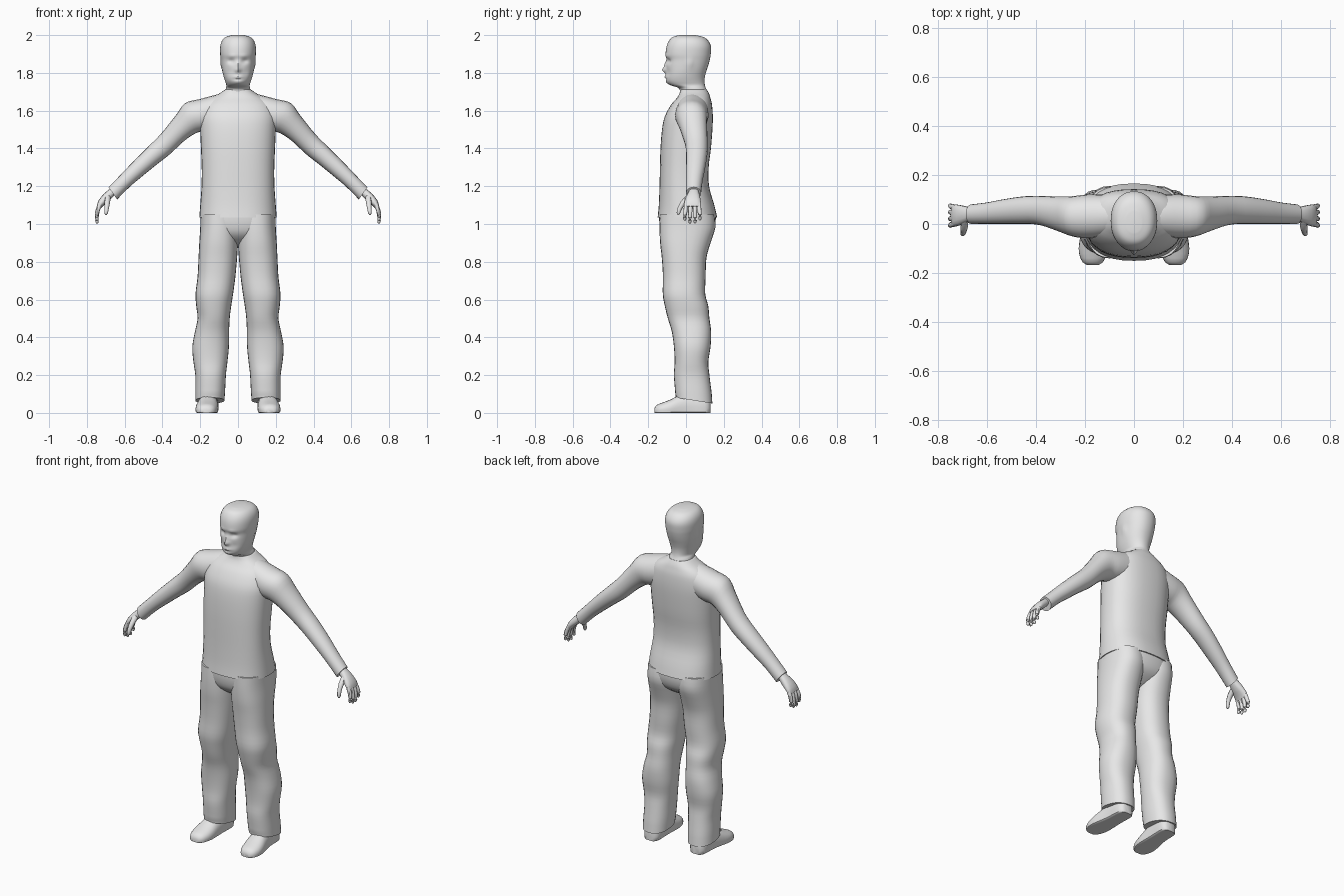
import bpy, bmesh, math
from mathutils import Vector

grey = bpy.data.materials.new("plain grey")
grey.diffuse_color = (0.8, 0.8, 0.8, 1)


def refine(keys, k):
    """Smoothly interpolate a list of number tuples, k steps per span."""
    out = []
    for i in range(len(keys) - 1):
        a, b, c, d = (keys[max(0, min(len(keys) - 1, i + j))] for j in (-1, 0, 1, 2))
        for s in range(k):
            t = s / k
            out.append(tuple(
                q + 0.5 * t * (r - p + t * (2 * p - 5 * q + 4 * r - w + t * (3 * (q - r) + w - p)))
                for p, q, r, w in zip(a, b, c, d)))
    return out + [tuple(keys[-1])]


def oval(c, u, v, n, power=2.0):
    """Closed superellipse ring around c with half axes u and v."""
    pts = []
    for i in range(n):
        a = 2 * math.pi * i / n
        x, y = math.cos(a), math.sin(a)
        e = 2 / power
        pts.append(Vector(c) + Vector(u) * math.copysign(abs(x) ** e, x)
                   + Vector(v) * math.copysign(abs(y) ** e, y))
    return pts


def level(x0, x1, y0, y1, z, n, power=2.0):
    """Horizontal ring filling a box."""
    return oval(((x0 + x1) / 2, (y0 + y1) / 2, z), ((x1 - x0) / 2, 0, 0),
                (0, (y1 - y0) / 2, 0), n, power)


def limb_ring(key, n, power=2.0):
    """Ring between an upper and a lower edge point, with a y range."""
    tx, tz, bx, bz, y0, y1 = key
    return oval(((tx + bx) / 2, (y0 + y1) / 2, (tz + bz) / 2),
                ((tx - bx) / 2, 0, (tz - bz) / 2), (0, (y1 - y0) / 2, 0), n, power)


def tube(path, n=8):
    """Rings along (x, y, z, radius) points."""
    rings = []
    for i, p in enumerate(path):
        d = Vector(path[min(i + 1, len(path) - 1)][:3]) - Vector(path[max(i - 1, 0)][:3])
        q = d.to_track_quat('Z', 'Y')
        rings.append(oval(p[:3], q @ Vector((p[3], 0, 0)), q @ Vector((0, p[3], 0)), n))
    return rings


def loft(name, groups, mirror=False, angle=45):
    """Skin one or more stacks of rings into a smooth object."""
    bm = bmesh.new()
    for rings in groups:
        vs = [[bm.verts.new(p) for p in r] for r in rings]
        n = len(vs[0])
        for a, b in zip(vs, vs[1:]):
            for i in range(n):
                j = (i + 1) % n
                bm.faces.new((a[i], a[j], b[j], b[i]))
        bm.faces.new(vs[0])
        bm.faces.new(vs[-1])
    bmesh.ops.recalc_face_normals(bm, faces=bm.faces)
    me = bpy.data.meshes.new(name)
    bm.to_mesh(me)
    bm.free()
    me.materials.append(grey)
    ob = bpy.data.objects.new(name, me)
    bpy.context.collection.objects.link(ob)
    bpy.ops.object.select_all(action='DESELECT')
    bpy.context.view_layer.objects.active = ob
    ob.select_set(True)
    bpy.ops.object.shade_smooth_by_angle(angle=math.radians(angle))
    if mirror:
        ob.modifiers.new("mirror", 'MIRROR')
    return ob


# Head and neck: z, half width, front, back
head = refine([
    (1.65, .09, -.02, .13), (1.695, .07, -.03, .117), (1.72, .064, -.04, .105),
    (1.736, .062, -.085, .1), (1.755, .068, -.104, .098), (1.78, .076, -.108, .1),
    (1.81, .083, -.106, .108), (1.84, .087, -.105, .118), (1.87, .09, -.103, .126),
    (1.90, .094, -.108, .131), (1.94, .094, -.103, .132), (1.97, .085, -.09, .118),
    (1.99, .065, -.07, .092), (2.0, .03, -.035, .05)], 4)
rings = [level(-w, w, f, b, z, 56, 2.15) for z, w, f, b in head]

# Face features as soft bumps: x, z, spread x, spread z, push forward
FEATURES = [(0, 1.815, .013, .013, .02), (0, 1.84, .010, .02, .010),
            (.036, 1.862, .017, .012, -.012), (.03, 1.89, .022, .008, .004),
            (0, 1.778, .024, .007, .006), (0, 1.766, .024, .004, -.004),
            (0, 1.75, .02, .010, .004), (.04, 1.80, .016, .02, -.004)]
for p in (p for r in rings for p in r):
    x, y, z = p
    if y < -.02 and z > 1.74:
        for fx, fz, sx, sz, amp in FEATURES:
            p.y -= amp * math.exp(-((abs(x) - fx) / sx) ** 2 - ((z - fz) / sz) ** 2)
    # ears
    p.x += math.copysign(.006, x) * math.exp(-((y - .02) / .016) ** 2 - ((z - 1.85) / .03) ** 2)
loft("head", [rings])

# Shirt body: z, half width, front, back
shirt = refine([
    (1.035, .205, -.15, .165), (1.10, .2, -.144, .15), (1.2, .193, -.14, .122),
    (1.3, .192, -.138, .12), (1.4, .196, -.135, .132), (1.5, .2, -.127, .14),
    (1.57, .2, -.112, .142), (1.63, .18, -.08, .138), (1.665, .145, -.05, .13),
    (1.69, .1, -.035, .122), (1.712, .068, -.03, .11)], 3)
loft("shirt_body", [[level(-w, w, f, b, z, 36, 2.4) for z, w, f, b in shirt]])

# Sleeves: upper edge x z, lower edge x z, front, back
sleeve = refine([
    (.03, 1.695, .05, 1.53, -.03, .11), (.10, 1.688, .12, 1.5, -.05, .118),
    (.20, 1.662, .185, 1.49, -.058, .12), (.28, 1.64, .225, 1.48, -.05, .113),
    (.33, 1.575, .285, 1.44, -.03, .112), (.41, 1.475, .36, 1.37, -.004, .115),
    (.48, 1.405, .43, 1.315, 0, .112), (.56, 1.325, .51, 1.25, 0, .1),
    (.62, 1.262, .575, 1.195, 0, .088), (.685, 1.195, .64, 1.13, 0, .08)], 3)
loft("sleeve", [[limb_ring(k, 20, 2.1) for k in sleeve]], mirror=True)

# Hands: palm, four curled fingers and a thumb
palm = refine([
    (.665, 1.2, .64, 1.165, .015, .066), (.68, 1.185, .652, 1.155, .014, .067),
    (.708, 1.162, .68, 1.125, .002, .074), (.738, 1.125, .71, 1.1, -.01, .08),
    (.747, 1.095, .726, 1.082, -.01, .078)], 2)
parts = [[limb_ring(k, 14, 2.4) for k in palm]]
for y, tip_y, tip_z in ((.001, -.006, 1.018), (.024, .021, 1.003),
                        (.047, .048, 1.004), (.068, .074, 1.02)):
    parts.append(tube(refine([
        (.727, y, 1.11, .011), (.742, y * .6 + tip_y * .4, 1.075, .0115),
        (.748, tip_y, tip_z + .03, .010), (.746, tip_y, tip_z + .006, .008),
        (.745, tip_y, tip_z, .003)], 2)))
parts.append(tube(refine([
    (.69, .02, 1.145, .016), (.692, -.012, 1.115, .015), (.695, -.032, 1.085, .012),
    (.698, -.04, 1.06, .010), (.7, -.042, 1.048, .004)], 2)))
loft("hand", parts, mirror=True)

# Trouser seat joining both legs
seat = refine([(1.05, .198, -.143, .158), (1.0, .198, -.14, .155),
               (.95, .175, -.125, .135), (.91, .11, -.085, .085), (.88, .04, -.03, .03)], 3)
loft("trouser_seat", [[level(-w, w, f, b, z, 36, 2.4) for z, w, f, b in seat]])

# Trouser legs: z, inner, outer, front, back
leg = refine([
    (1.05, .0, .198, -.138, .15), (.98, -.002, .2, -.14, .155), (.9, .0, .205, -.137, .13),
    (.82, .005, .209, -.128, .108), (.72, .014, .214, -.122, .104), (.63, .026, .225, -.123, .102),
    (.565, .036, .221, -.112, .118), (.5, .044, .214, -.096, .124), (.43, .047, .228, -.075, .133),
    (.35, .048, .242, -.064, .13), (.27, .056, .236, -.06, .118), (.2, .064, .226, -.064, .124),
    (.12, .068, .226, -.058, .134), (.066, .072, .226, -.054, .14)], 3)
rings = [level(a, b, f, k, z, 28, 2.3) for z, a, b, f, k in leg]
for r in rings[-2:]:
    for p in r:  # hem rises toward the front
        p.z -= .16 * (p.y - .04)
loft("trouser_leg", [rings], mirror=True)

# Shoes: y, centre x, half width, height
shoe = refine([
    (-.168, .168, .02, .022), (-.155, .168, .042, .042), (-.12, .167, .057, .056),
    (-.08, .164, .06, .072), (-.04, .16, .056, .092), (.02, .155, .05, .11),
    (.08, .153, .05, .11), (.115, .152, .044, .09), (.13, .152, .025, .07)], 2)
rings = [oval((x, y, h * .3), (w, 0, 0), (0, 0, h * .7), 20, 2.3) for y, x, w, h in shoe]
for p in (p for r in rings for p in r):
    p.z = max(p.z, 0)  # flat sole
loft("shoe", [rings], mirror=True)
